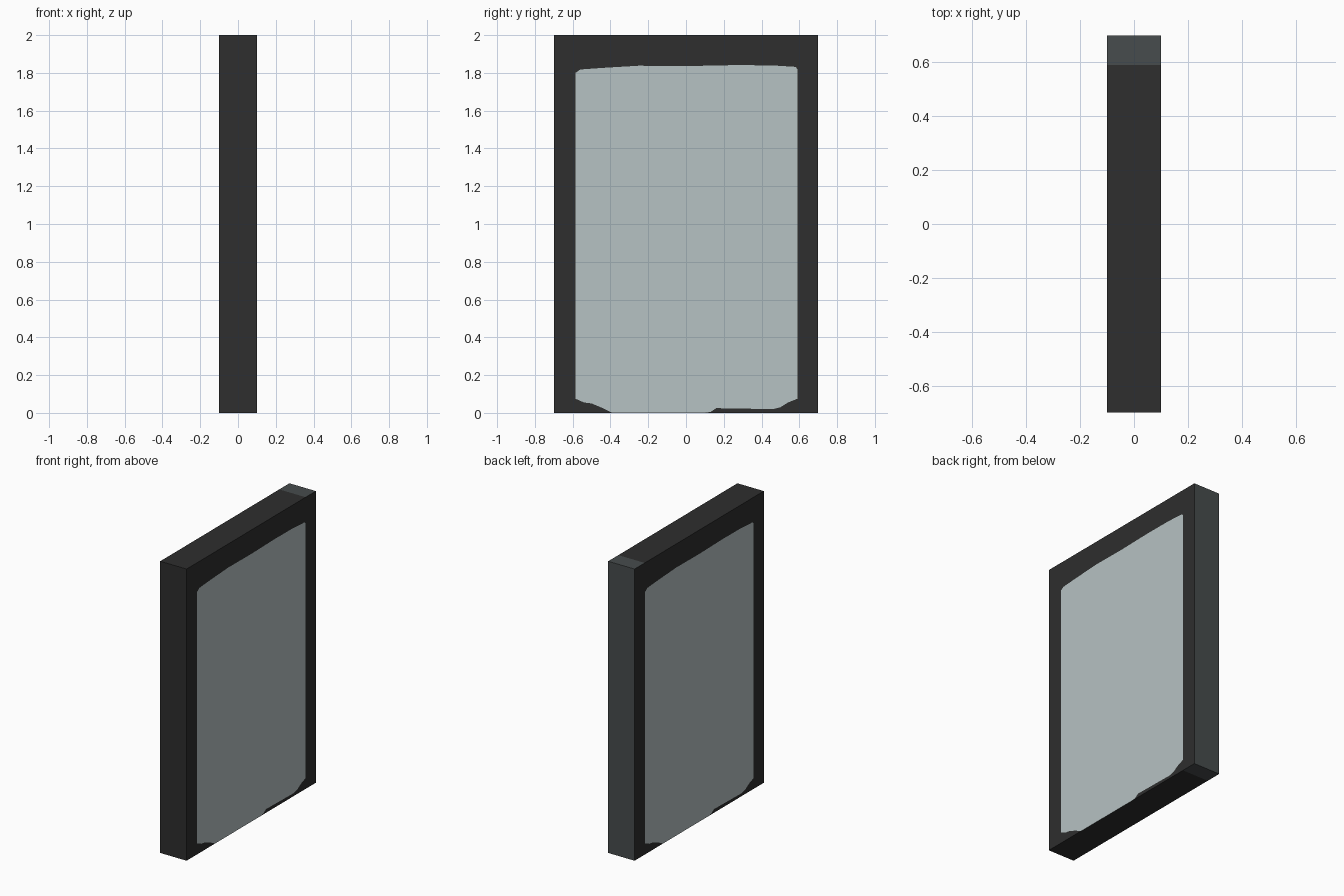
import bpy, bmesh

if "Cube" in bpy.data.objects:
    bpy.data.objects.remove(bpy.data.objects["Cube"])


def srgb(r, g, b):
    return tuple(((c / 255 + 0.055) / 1.055) ** 2.4 for c in (r, g, b)) + (1.0,)


def material(name, *rgb):
    m = bpy.data.materials.new(name)
    m.diffuse_color = srgb(*rgb)
    m.use_nodes = True
    m.node_tree.nodes["Principled BSDF"].inputs["Base Color"].default_value = m.diffuse_color
    return m


DARK, PALE, GREY = 0, 1, 2
mats = [material("dark frame", 46, 46, 46),
        material("pale glass", 182, 194, 195),
        material("slate grey", 71, 76, 77)]

X, Y, H = 0.1, 0.7, 2.0
BAND = 0.59          # the grey end begins here on top and bottom

# Worn outline of the pale panel (y, z): bottom left, round the top, to bottom right
outline = [(-0.39, 0), (-0.44, 0.025), (-0.50, 0.05), (-0.54, 0.055), (-0.585, 0.075),
           (-0.585, 1.80), (-0.56, 1.818), (-0.45, 1.826), (-0.25, 1.838), (0.0, 1.836),
           (0.25, 1.841), (0.45, 1.84), (0.58, 1.832), (0.59, 1.82), (0.59, 0.075),
           (0.54, 0.055), (0.50, 0.03), (0.46, 0.02), (0.16, 0.025), (0.13, 0.005),
           (0.10, 0)]

bm = bmesh.new()


def face(points, mat):
    f = bm.faces.new([bm.verts.new(p) for p in points])
    f.material_index = mat


# Both broad sides: the second is the first turned half a circle
for s in (1, -1):
    def side(pts, mat):
        face([(s * X, s * y, z) for y, z in pts], mat)
    side(outline[::-1], PALE)
    side([(-Y, 0)] + outline + [(Y, 0), (Y, H), (-Y, H)], DARK)

# Top and bottom, each with a grey end band
for z in (0, H):
    for y0, y1, mat in ((-Y, BAND, DARK), (BAND, Y, GREY)):
        face([(-X, y0, z), (X, y0, z), (X, y1, z), (-X, y1, z)], mat)

# Narrow ends: dark front, grey back
for y, mat in ((-Y, DARK), (Y, GREY)):
    face([(-X, y, 0), (X, y, 0), (X, y, H), (-X, y, H)], mat)

bmesh.ops.remove_doubles(bm, verts=bm.verts, dist=0.0001)
bmesh.ops.recalc_face_normals(bm, faces=bm.faces)
mesh = bpy.data.meshes.new("framed_panel")
bm.to_mesh(mesh)
bm.free()
for m in mats:
    mesh.materials.append(m)
bpy.context.collection.objects.link(bpy.data.objects.new("framed_panel", mesh))
